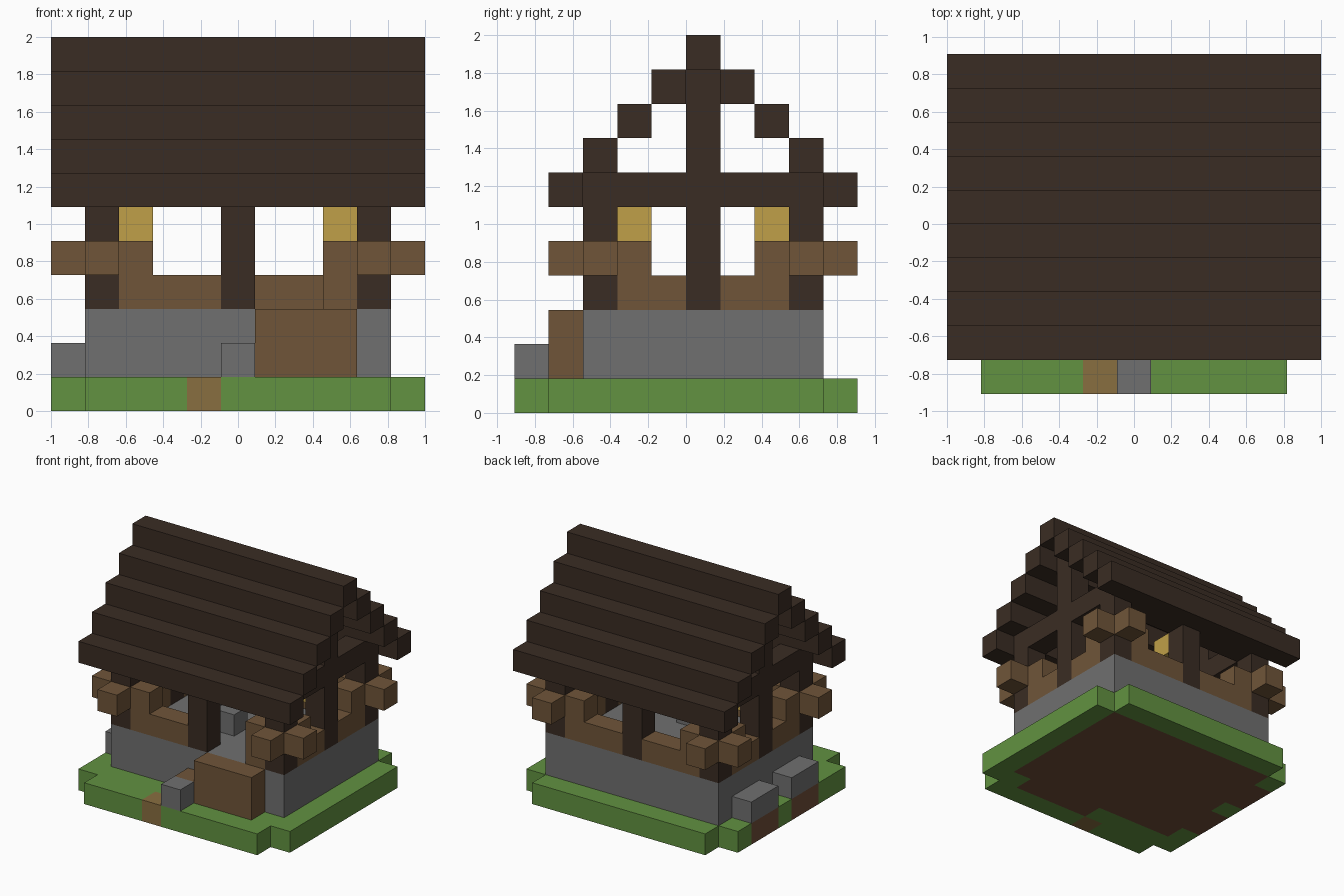
import bpy
import bmesh
from mathutils import Vector

if "Cube" in bpy.data.objects:
    bpy.data.objects.remove(bpy.data.objects["Cube"], do_unlink=True)

UNIT = 2 / 11          # size of one building block
SIDES = (-1, 1)


def material(name, *rgb):
    """Flat colour from display values 0..255."""
    def linear(v):
        v /= 255
        return v / 12.92 if v <= 0.04045 else ((v + 0.055) / 1.055) ** 2.4
    colour = [linear(v) for v in rgb] + [1]
    mat = bpy.data.materials.new(name)
    mat.use_nodes = True
    mat.diffuse_color = colour
    mat.node_tree.nodes["Principled BSDF"].inputs["Base Color"].default_value = colour
    return mat


grass = material("grass green", 98, 146, 65)
dirt = material("dirt brown", 112, 78, 57)
path = material("path tan", 137, 110, 64)
stone = material("stone grey", 112, 112, 112)
wood = material("plank brown", 112, 85, 57)
timber = material("dark timber", 58, 44, 35)
glow = material("lantern gold", 192, 160, 72)


def part(name, mat, blocks):
    """Object made of boxes; each box is (x cells, y cells, z cells),
    a cell number or an inclusive (first, last) pair, counted from the house centre."""
    bm = bmesh.new()
    for block in blocks:
        spans = [s if isinstance(s, tuple) else (s, s) for s in block]
        lo = Vector([min(s) for s in spans])
        hi = Vector([max(s) + 1 for s in spans])
        centre, size = (lo + hi) / 2, hi - lo
        verts = bmesh.ops.create_cube(bm, size=1)["verts"]
        for v in verts:
            p = centre + Vector([a * b for a, b in zip(v.co, size)])
            # cell zero straddles x = 0; the house sits half a cell to the back
            v.co = Vector((p.x - 0.5, p.y, p.z)) * UNIT
    mesh = bpy.data.meshes.new(name)
    bm.to_mesh(mesh)
    bm.free()
    mesh.materials.append(mat)
    obj = bpy.data.objects.new(name, mesh)
    bpy.context.collection.objects.link(obj)
    return obj


# Ground slab
part("lawn", grass, [
    ((-4, -2), -5, 0), ((0, 4), -5, 0),        # front row, either side of the path
    ((-5, -1), -4, 0), ((4, 5), -4, 0),        # second row
    ((-4, 4), 4, 0),                           # back row
    (5, (-3, 3), 0),                           # right edge
    (-5, -3, 0), (-5, 0, 0), (-5, 3, 0),       # left edge
])
part("soil", dirt, [((-4, 4), (-3, 3), 0), ((0, 3), -4, 0),
                    (-5, (-2, -1), 0), (-5, (1, 2), 0)])
part("garden_path", path, [(-1, -5, 0)])

# Stone foundation, steps and hearth
part("foundation", stone, [((-4, 4), (-3, 3), (1, 2))])
part("stone_step", stone, [(0, -5, 1)])
part("side_ledges", stone, [(-5, (-2, -1), 1), (-5, (1, 2), 1)])
part("hearth_block", stone, [(0, -1, 3)])

# Wooden porch
part("porch", wood, [((1, 3), -4, (1, 2))])
part("porch_step", wood, [(0, -4, 1)])

# Plank walls below the openings, with the doorway left free
part("front_wall", wood, [((-3, -1), -3, 3), (3, -3, 3)])
part("back_wall", wood, [((s, 3 * s), 3, 3) for s in SIDES])
part("side_walls", wood, [(4 * s, (t, 2 * t), 3) for s in SIDES for t in SIDES])

# Raised planks beside the corners and the log ends that stick out
corners = [(s, t) for s in SIDES for t in SIDES]
part("wall_shoulders", wood,
     [(3 * s, 3 * t, 4) for s, t in corners] + [(4 * s, 2 * t, 4) for s, t in corners])
part("log_ends", wood,
     [(4 * s, 4 * t, 4) for s, t in corners] + [(5 * s, 3 * t, 4) for s, t in corners])

# Timber frame
part("corner_posts", timber, [(4 * s, 3 * t, (3, 5)) for s, t in corners])
part("middle_posts", timber, [(0, 3 * t, (3, 5)) for t in SIDES])
part("side_posts", timber, [(4 * s, 0, (3, 5)) for s in SIDES])
part("tie_beams", timber,
     [((-4, 4), 3 * t, 6) for t in SIDES] + [(4 * s, (-2, 2), 6) for s in SIDES])
part("gable_posts", timber, [(4 * s, 0, (7, 9)) for s in SIDES])

# Lanterns on the inner side of the posts
part("lanterns", glow,
     [(3 * s, 0, 5) for s in SIDES] + [(0, 2 * t, 5) for t in SIDES])

# Stepped roof, one pair of long beams per course
for course in range(4):
    part("roof_course", timber,
         [((-5, 5), t * (4 - course), 6 + course) for t in SIDES])
part("roof_ridge", timber, [((-5, 5), 0, 10)])
